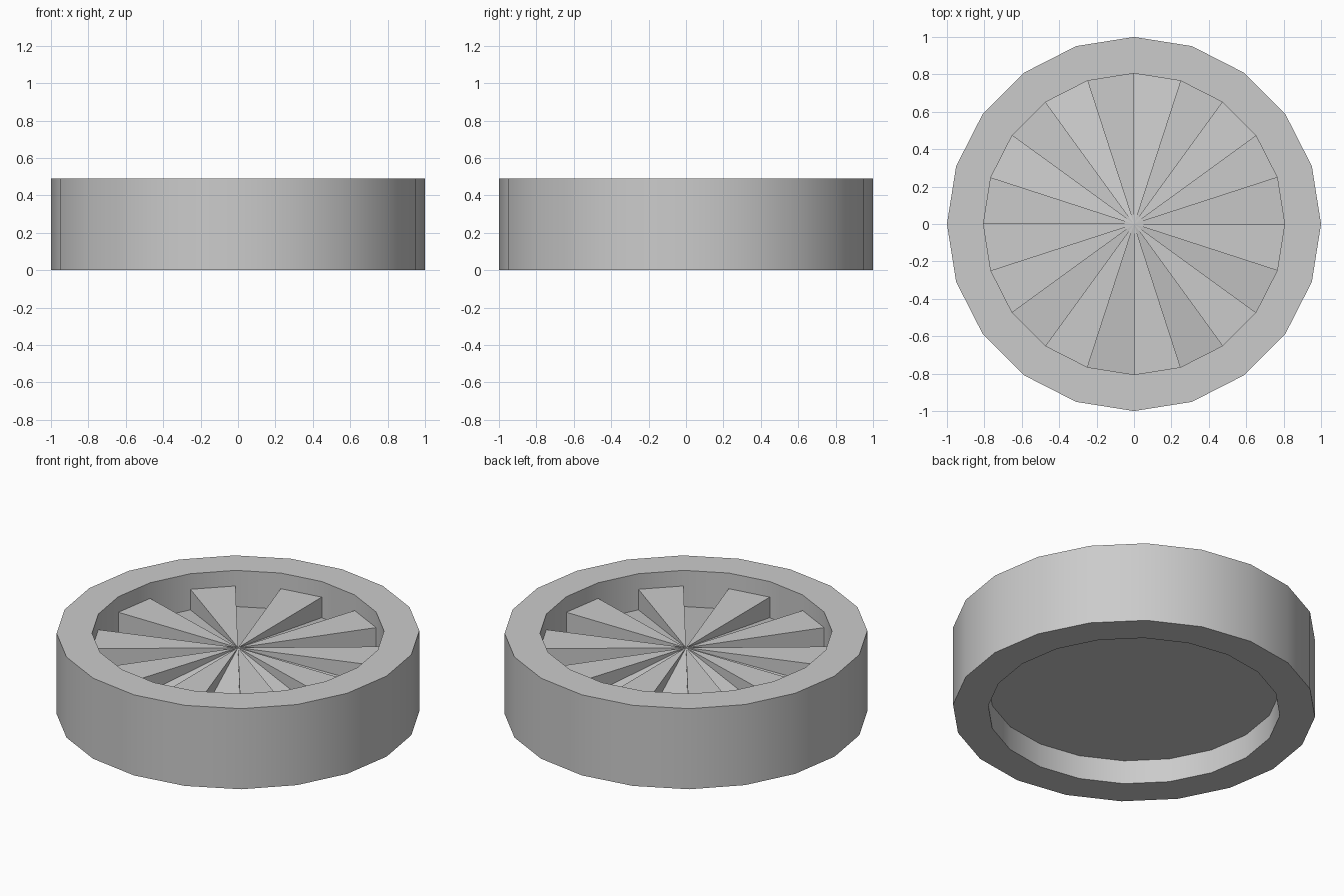
import bpy, bmesh
from math import cos, sin, tau, radians

if "Cube" in bpy.data.objects:
    bpy.data.objects.remove(bpy.data.objects["Cube"])

N = 20                    # sides of the round shapes
R_OUT, R_IN = 1.0, 0.805  # ring radii
RING_H = 0.49
BASE, LOW, HIGH = 0.145, 0.27, 0.395  # underside, sunken rim and raised rim of the disc


def circle(bm, r, z):
    return [bm.verts.new((r * cos(tau * i / N), r * sin(tau * i / N), z)) for i in range(N)]


def bridge(bm, a, b, sectors=range(N)):
    for i in sectors:
        j = (i + 1) % N
        bm.faces.new((a[i], a[j], b[j], b[i]))


def finish(bm, name):
    bmesh.ops.recalc_face_normals(bm, faces=bm.faces)
    mesh = bpy.data.meshes.new(name)
    bm.to_mesh(mesh)
    bm.free()
    obj = bpy.data.objects.new(name, mesh)
    bpy.context.collection.objects.link(obj)
    return obj


# Outer ring: square section swept around the axis, smooth around its sides
bm = bmesh.new()
profile = [(R_OUT, 0), (R_OUT, RING_H), (R_IN, RING_H), (R_IN, 0)]
loops = [circle(bm, r, z) for r, z in profile]
for k in range(4):
    bridge(bm, loops[k], loops[(k + 1) % 4])
ring = finish(bm, "outer_ring")
bpy.context.view_layer.objects.active = ring
ring.select_set(True)
bpy.ops.object.shade_smooth_by_angle(angle=radians(30))

# Toothed disc: flat raised sectors alternate with sectors sloping down from the centre
bm = bmesh.new()
base, low, high = (circle(bm, R_IN, z) for z in (BASE, LOW, HIGH))
centre = bm.verts.new((0, 0, HIGH))
bm.faces.new(base)
bridge(bm, base, low)
bridge(bm, low, high, range(1, N, 2))
for i in range(N):
    j = (i + 1) % N
    rim = high if i % 2 else low
    bm.faces.new((centre, rim[i], rim[j]))
    bm.faces.new((centre, low[i], high[i]))
finish(bm, "toothed_disc")
